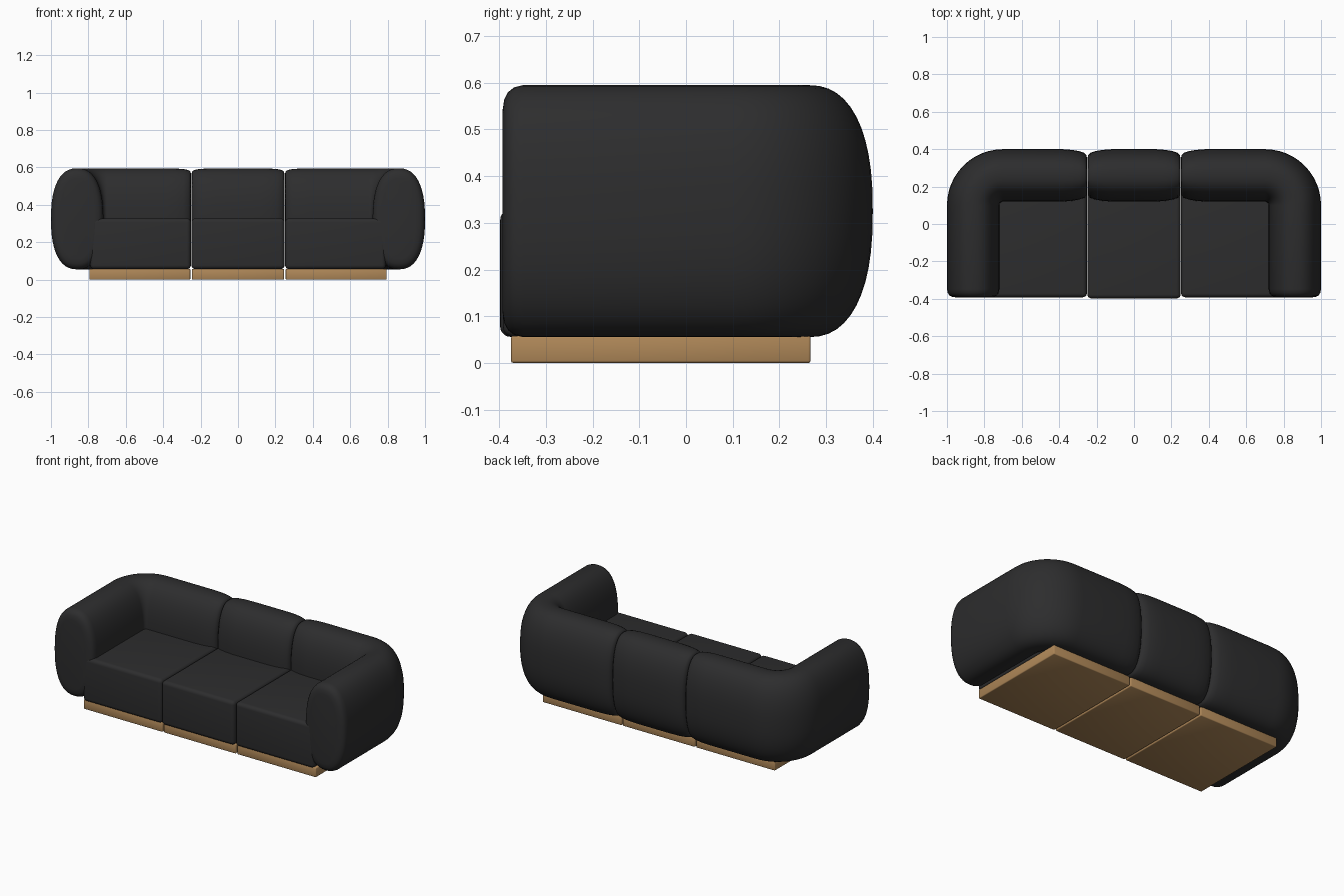
import bpy, bmesh, math
from mathutils import Vector

cube = bpy.data.objects.get("Cube")
if cube:
    bpy.data.objects.remove(cube, do_unlink=True)


def material(name, rgb):
    m = bpy.data.materials.new(name)
    m.use_nodes = True
    m.diffuse_color = (*rgb, 1)
    bsdf = m.node_tree.nodes["Principled BSDF"]
    bsdf.inputs["Base Color"].default_value = (*rgb, 1)
    bsdf.inputs["Roughness"].default_value = 0.9
    return m


FABRIC = material("charcoal fabric", (0.026, 0.026, 0.027))
WOOD = material("oak wood", (0.43, 0.245, 0.098))


def finish(name, bm, mat, angle=50):
    bmesh.ops.recalc_face_normals(bm, faces=bm.faces)
    mesh = bpy.data.meshes.new(name)
    bm.to_mesh(mesh)
    bm.free()
    mesh.materials.append(mat)
    ob = bpy.data.objects.new(name, mesh)
    bpy.context.collection.objects.link(ob)
    bpy.ops.object.select_all(action="DESELECT")
    ob.select_set(True)
    bpy.context.view_layer.objects.active = ob
    bpy.ops.object.shade_smooth_by_angle(angle=math.radians(angle))
    return ob


def box(name, lo, hi, mat, bevel, segments):
    bm = bmesh.new()
    bmesh.ops.create_cube(bm, size=1)
    for v in bm.verts:
        v.co = [a + (c + 0.5) * (b - a) for a, b, c in zip(lo, hi, v.co)]
    bmesh.ops.bevel(bm, geom=bm.edges[:], offset=bevel, segments=segments,
                    profile=0.5, affect="EDGES")
    return finish(name, bm, mat)


# Padded oval cross-section swept along a level path of stations
HALF_W, HALF_H, MID_Z = 0.14, 0.27, 0.325
SIDES = 48


def power(c, n):
    return math.copysign(abs(c) ** (2 / n), c)


def bolster(name, stations):
    """Each station: position, outward direction, width and height inset."""
    bm = bmesh.new()
    rings = []
    for (x, y), (nx, ny), dw, dh in stations:
        ring = []
        for i in range(SIDES):
            a = 2 * math.pi * i / SIDES
            w = (HALF_W - dw) * power(math.cos(a), 2.4)
            h = (HALF_H - dh) * power(math.sin(a), 2.4)
            ring.append(bm.verts.new((x + nx * w, y + ny * w, MID_Z + h)))
        rings.append(ring)
    for r, s in zip(rings, rings[1:]):
        for i in range(SIDES):
            j = (i + 1) % SIDES
            bm.faces.new((r[i], r[j], s[j], s[i]))
    bm.faces.new(rings[0])
    bm.faces.new(rings[-1])
    return finish(name, bm, FABRIC)


# Distance from end, width inset, height inset
SEAM = [(0, 0.05, 0.03), (0.004, 0.032, 0.016), (0.015, 0.02, 0.009),
        (0.04, 0.011, 0.004), (0.08, 0.004, 0.001), (0.13, 0, 0)]
ARM_END = [(0, 0.05, 0.055), (0.004, 0.027, 0.03), (0.012, 0.012, 0.015),
           (0.025, 0.004, 0.005), (0.045, 0, 0)]
BACK_Y, ARM_X, TURN, FRONT = 0.26, 0.86, 0.16, -0.393

# Corner sections: arm, rounded corner and part of the back
for side, label in ((1, "left"), (-1, "right")):
    path = [((side * ARM_X, FRONT + d), (side, 0), w, h) for d, w, h in ARM_END]
    for k in range(13):
        a = math.pi / 2 * k / 12
        n = (side * math.cos(a), math.sin(a))
        path.append(((side * (ARM_X - TURN) + n[0] * TURN,
                      BACK_Y - TURN + n[1] * TURN), n, 0, 0))
    path += [((side * (0.251 + d), BACK_Y), (0, 1), w, h)
             for d, w, h in reversed(SEAM)]
    bolster(label + "_arm_and_back", path)

# Middle back section
half = [((0.249 - d, BACK_Y), (0, 1), w, h) for d, w, h in SEAM]
bolster("middle_back", half + [((-p[0], p[1]), n, w, h)
                               for (p, n, w, h) in reversed(half)])

# Seat cushions and wooden plinths
for label, x0, x1, front in (("right", -0.79, -0.252, -0.392),
                             ("middle", -0.249, 0.249, -0.398),
                             ("left", 0.252, 0.79, -0.392)):
    box(label + "_seat", (x0, front, 0.056), (x1, 0.22, 0.328), FABRIC, 0.022, 5)
    # soft filler under the back so the base is closed
    px0, px1 = max(x0, -0.79) - 0.005, min(x1, 0.79) + 0.005
    px0, px1 = (px0 if label == "right" else x0 + 0.003,
                px1 if label == "left" else x1 - 0.003)
    box(label + "_plinth", (px0, -0.375, 0), (px1, 0.267, 0.058), WOOD, 0.005, 2)
